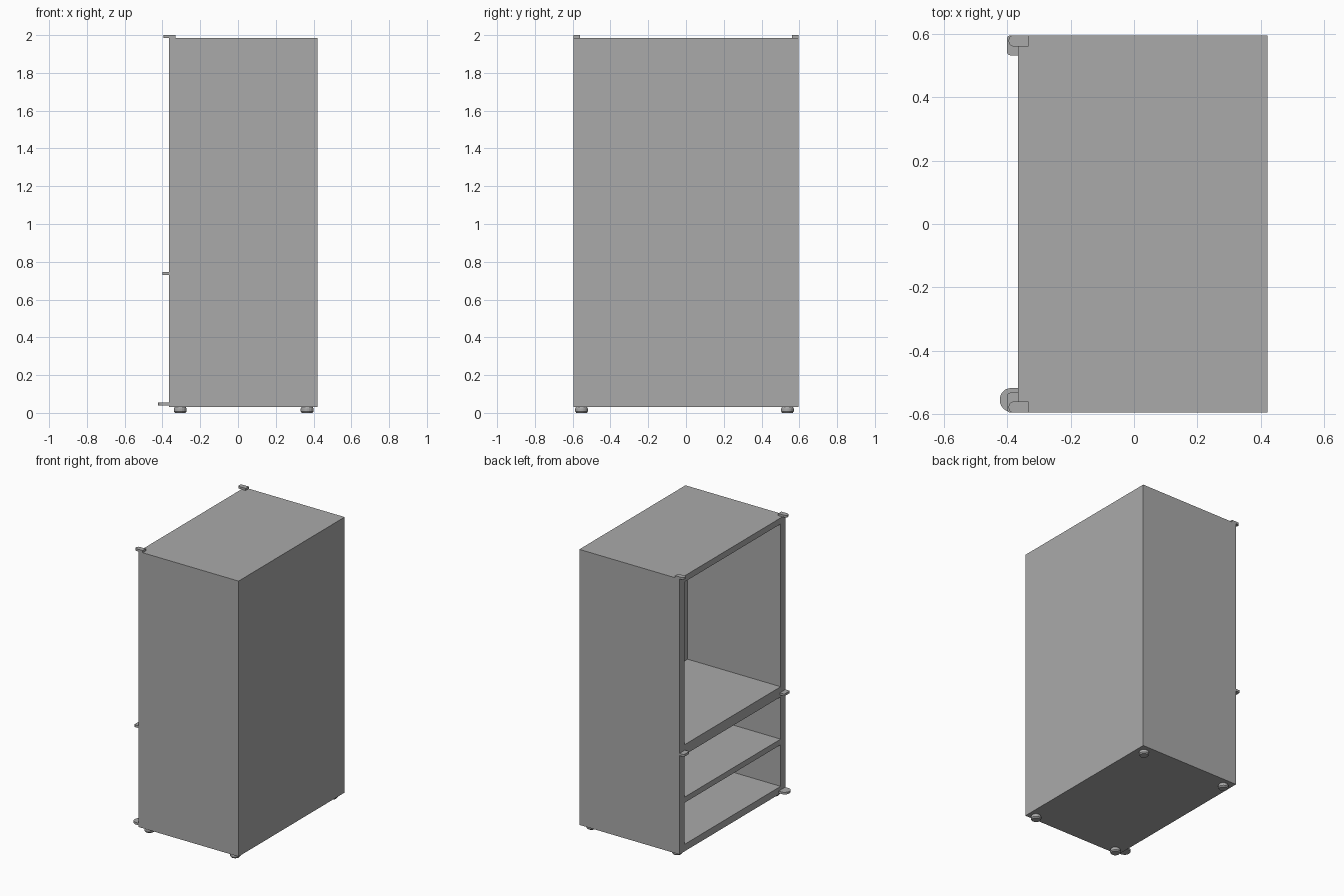
import bpy, bmesh, math
from mathutils import Vector

if "Cube" in bpy.data.objects:
    bpy.data.objects.remove(bpy.data.objects["Cube"])

grey = bpy.data.materials.new("plain_grey")
grey.diffuse_color = (0.4, 0.4, 0.4, 1)
grey.use_nodes = True
grey.node_tree.nodes["Principled BSDF"].inputs["Base Color"].default_value = grey.diffuse_color

X0, X1, Y, Z0, Z1 = -0.365, 0.421, 0.595, 0.03, 1.985


def finish(bm, name):
    bmesh.ops.recalc_face_normals(bm, faces=bm.faces)
    me = bpy.data.meshes.new(name)
    bm.to_mesh(me)
    bm.free()
    me.materials.append(grey)
    ob = bpy.data.objects.new(name, me)
    bpy.context.collection.objects.link(ob)
    return ob


def cabinet():
    # Box whose open side (-x) is divided into a frame, then compartments pushed in
    bm = bmesh.new()
    bmesh.ops.create_cube(bm, size=1)
    for v in bm.verts:
        v.co = ((X0 if v.co.x < 0 else X1), math.copysign(Y, v.co.y),
                (Z0 if v.co.z < 0 else Z1))

    def front():
        return [f for f in bm.faces
                if all(abs(v.co.x - X0) < 1e-5 for v in f.verts)]

    shelves = [(0.08, 0.375), (0.415, 0.715), (0.787, 1.942)]
    wall = 0.54
    cuts = [((0, y, 0), (0, 1, 0)) for y in (-wall, wall)]
    cuts += [((0, 0, z), (0, 0, 1)) for pair in shelves for z in pair]
    for co, no in cuts:
        fs = front()
        geom = set(fs)
        for f in fs:
            geom.update(f.edges)
            geom.update(f.verts)
        bmesh.ops.bisect_plane(bm, geom=list(geom), plane_co=co, plane_no=no,
                               dist=1e-5)
    pockets = []
    for f in front():
        c = f.calc_center_median()
        if abs(c.y) < wall and any(a < c.z < b for a, b in shelves):
            pockets.append(f)
    res = bmesh.ops.extrude_discrete_faces(bm, faces=pockets)
    for f in res["faces"]:
        bmesh.ops.translate(bm, verts=f.verts, vec=Vector((0.73, 0, 0)))
    finish(bm, "cabinet_body")


def tab(name, xa, xb, ya, yb, za, zb, r):
    # Plate with rounded corners at its -x end
    pts = [(xb, ya), (xb, yb)]
    for cy, start in ((yb - r, 90), (ya + r, 180)):
        for i in range(7):
            a = math.radians(start + i * 15)
            pts.append((xa + r + r * math.cos(a), cy + r * math.sin(a)))
    bm = bmesh.new()
    face = bm.faces.new([bm.verts.new((x, y, za)) for x, y in pts])
    bmesh.ops.remove_doubles(bm, verts=bm.verts, dist=1e-5)
    face = bm.faces[:][0]
    ext = bmesh.ops.extrude_face_region(bm, geom=[face], use_keep_orig=True)
    bmesh.ops.translate(bm, vec=(0, 0, zb - za),
                        verts=[g for g in ext["geom"]
                               if isinstance(g, bmesh.types.BMVert)])
    finish(bm, name)


def foot(name, x, y):
    # Short round foot with a bevelled underside
    bm = bmesh.new()
    n = 20
    rings = []
    for r, z in ((0.028, 0.0), (0.034, 0.008), (0.034, 0.022), (0.03, Z0)):
        rings.append([bm.verts.new((x + r * math.cos(2 * math.pi * i / n),
                                    y + r * math.sin(2 * math.pi * i / n), z))
                      for i in range(n)])
    for a, b in zip(rings, rings[1:]):
        for i in range(n):
            j = (i + 1) % n
            bm.faces.new((a[i], a[j], b[j], b[i]))
    bm.faces.new(rings[0])
    bm.faces.new(rings[-1])
    finish(bm, name)


cabinet()

# Hinges at the top and middle of both sides, and one at the bottom
for side, s in (("left", 1), ("right", -1)):
    ya, yb = sorted((s * 0.56, s * 0.595))
    tab("top_hinge_" + side, -0.395, -0.332, ya, yb, Z1, 2.0, 0.015)
    ya, yb = sorted((s * 0.532, s * 0.594))
    tab("middle_hinge_" + side, -0.4, X0, ya, yb, 0.731, 0.747, 0.009)
tab("bottom_hinge", -0.423, X0, -0.592, -0.517, 0.04, 0.055, 0.036)

# Feet
for x in (-0.306, 0.366):
    for y in (-0.553, 0.537):
        foot("foot", x, y)
